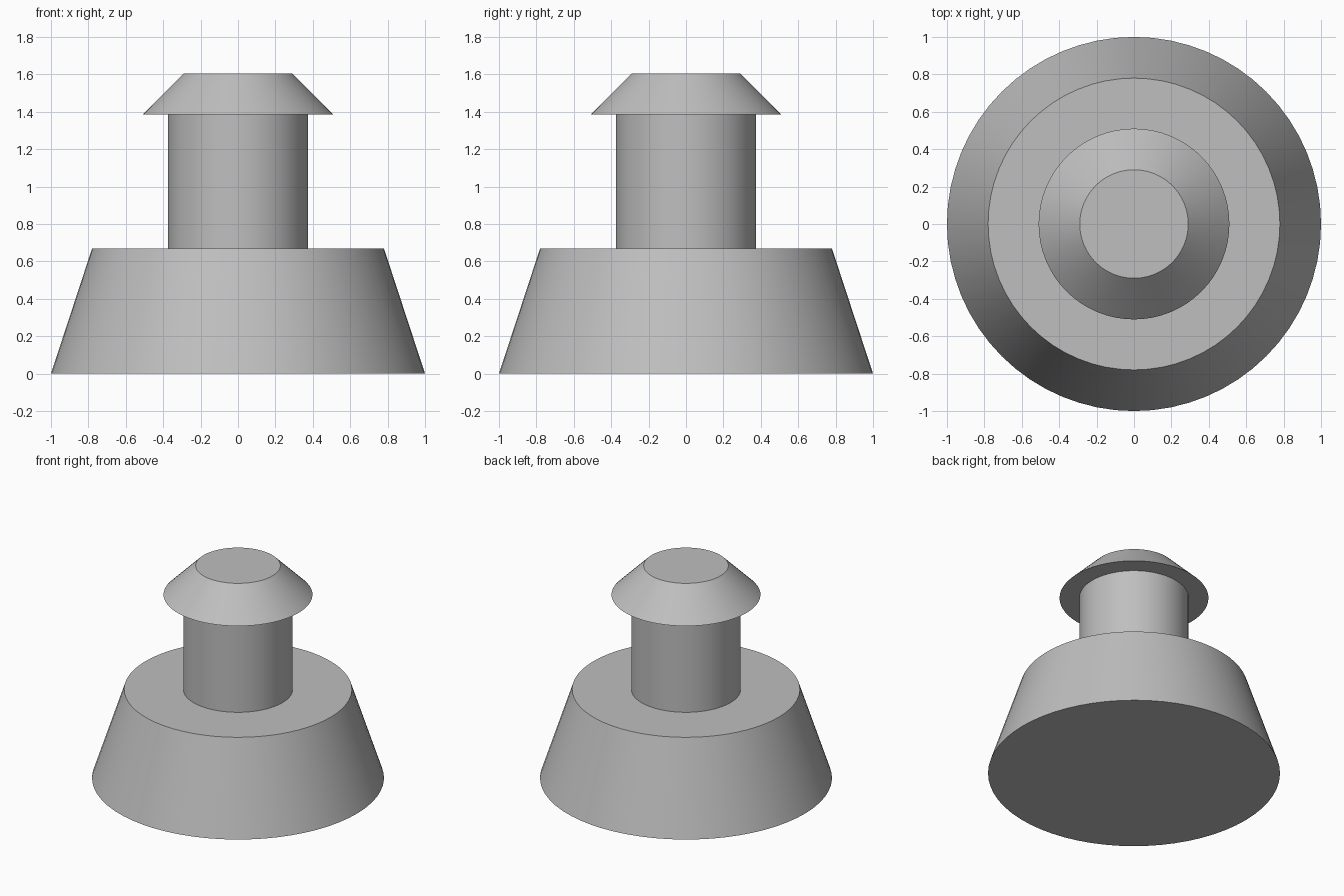
import bpy, bmesh, math

cube = bpy.data.objects.get("Cube")
if cube:
    bpy.data.objects.remove(cube, do_unlink=True)

SEGMENTS = 64
STEM_RADIUS = 0.375
BASE_TOP, CAP_BOTTOM, CAP_TOP = 0.67, 1.385, 1.605

grey = bpy.data.materials.new("plain grey")
grey.use_nodes = True
colour = (0.52, 0.52, 0.52, 1)
grey.diffuse_color = colour
grey.node_tree.nodes["Principled BSDF"].inputs["Base Color"].default_value = colour


def lathe(name, profile):
    """Revolve (radius, height) points, listed from bottom to top, around z."""
    bm = bmesh.new()
    verts = [bm.verts.new((r, 0, z)) for r, z in profile]
    edges = [bm.edges.new(pair) for pair in zip(verts, verts[1:])]
    bmesh.ops.spin(bm, geom=verts + edges, cent=(0, 0, 0), axis=(0, 0, 1),
                   angle=math.tau, steps=SEGMENTS, use_merge=True)
    bmesh.ops.remove_doubles(bm, verts=bm.verts, dist=0.0001)
    bmesh.ops.recalc_face_normals(bm, faces=bm.faces)
    # Make sure the side walls face away from the axis
    wall = max(bm.faces, key=lambda f: f.calc_center_median().xy.length * (abs(f.normal.z) < 0.9))
    if wall.normal.xy.dot(wall.calc_center_median().xy) < 0:
        bmesh.ops.reverse_faces(bm, faces=bm.faces)
    mesh = bpy.data.meshes.new(name)
    bm.to_mesh(mesh)
    bm.free()
    mesh.materials.append(grey)
    obj = bpy.data.objects.new(name, mesh)
    bpy.context.collection.objects.link(obj)
    bpy.ops.object.select_all(action="DESELECT")
    obj.select_set(True)
    bpy.context.view_layer.objects.active = obj
    bpy.ops.object.shade_smooth_by_angle(angle=math.radians(30))


# Tapered foot, closed below and open where the stem stands
lathe("base", [(0, 0), (1, 0), (0.78, BASE_TOP), (STEM_RADIUS, BASE_TOP)])
# Straight neck
lathe("stem", [(STEM_RADIUS, BASE_TOP), (STEM_RADIUS, CAP_BOTTOM)])
# Flared head with a flat top
lathe("cap", [(STEM_RADIUS, CAP_BOTTOM), (0.51, CAP_BOTTOM), (0.29, CAP_TOP), (0, CAP_TOP)])
